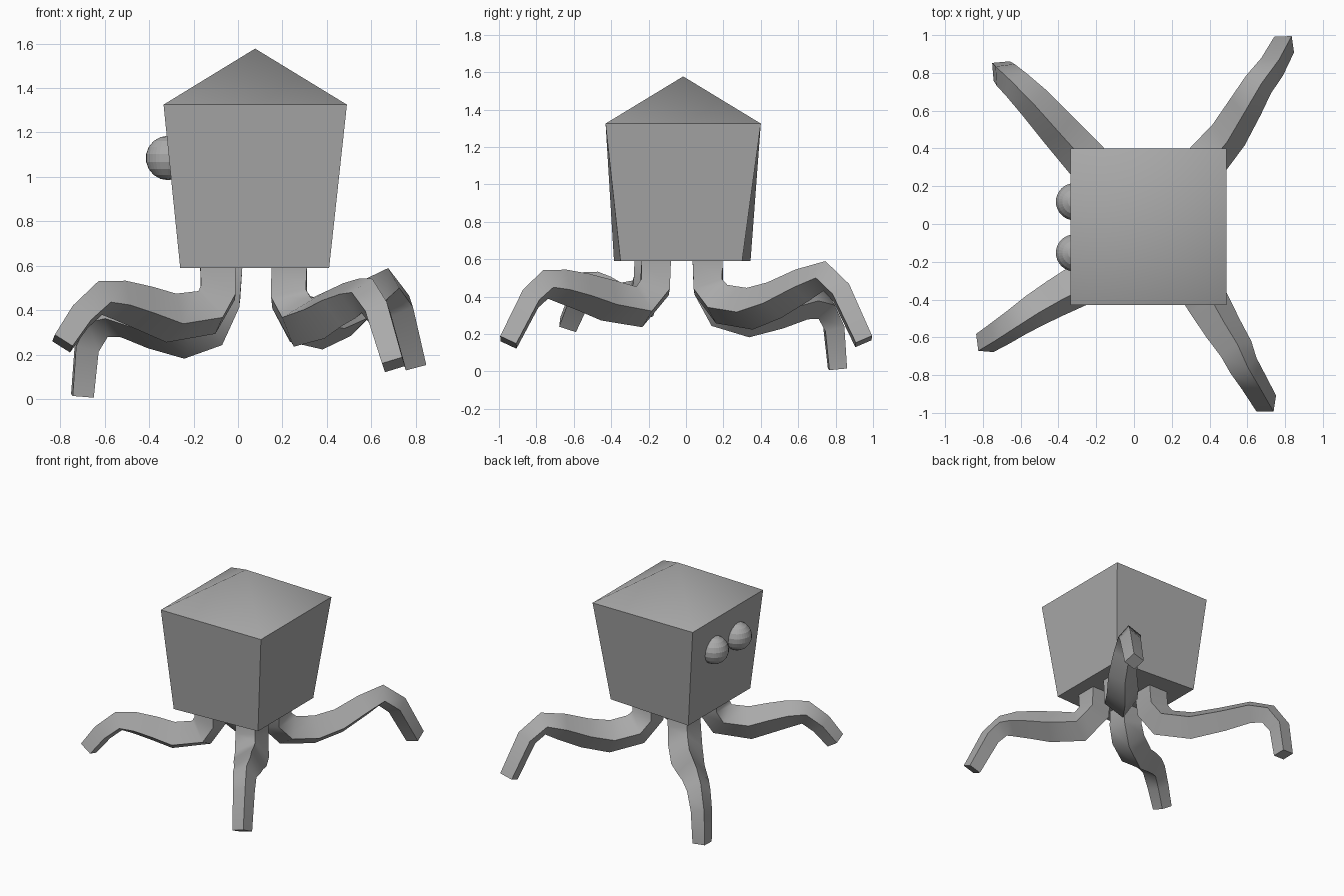
import bpy
import bmesh
from math import radians
from mathutils import Vector, Matrix

old = bpy.data.objects.get("Cube")
if old:
    bpy.data.objects.remove(old, do_unlink=True)

grey = bpy.data.materials.new("plain grey")
grey.use_nodes = True
colour = (0.4, 0.4, 0.4, 1)
grey.diffuse_color = colour
grey.node_tree.nodes["Principled BSDF"].inputs["Base Color"].default_value = colour


def add_object(name, bm, smooth_angle=None):
    """Turn a bmesh into a named grey object, smoothed below the given angle."""
    bmesh.ops.recalc_face_normals(bm, faces=bm.faces)
    mesh = bpy.data.meshes.new(name)
    bm.to_mesh(mesh)
    bm.free()
    mesh.materials.append(grey)
    obj = bpy.data.objects.new(name, mesh)
    bpy.context.collection.objects.link(obj)
    if smooth_angle:
        bpy.ops.object.select_all(action="DESELECT")
        obj.select_set(True)
        bpy.context.view_layer.objects.active = obj
        bpy.ops.object.shade_smooth_by_angle(angle=radians(smooth_angle))
    return obj


def bridge(bm, a, b):
    """Join two rings of four vertices with quads."""
    for i in range(4):
        j = (i + 1) % 4
        bm.faces.new((a[i], a[j], b[j], b[i]))


# Head: tapered box with a low pyramid roof
bm = bmesh.new()
base = [bm.verts.new((x, y, 0.59)) for x, y in
        ((-0.26, -0.385), (0.41, -0.35), (0.41, 0.30), (-0.26, 0.345))]
rim = [bm.verts.new((x, y, 1.325)) for x, y in
       ((-0.335, -0.43), (0.49, -0.43), (0.49, 0.40), (-0.335, 0.40))]
apex = bm.verts.new((0.077, -0.015, 1.577))
bm.faces.new(base)
bridge(bm, base, rim)
for i in range(4):
    bm.faces.new((rim[i], rim[(i + 1) % 4], apex))
add_object("head", bm, 50)

# Eyes: two balls half sunk into the side wall
for name, y in (("left_eye", -0.153), ("right_eye", 0.118)):
    bm = bmesh.new()
    bmesh.ops.create_uvsphere(bm, u_segments=32, v_segments=9, radius=0.1,
                              matrix=Matrix.Translation((-0.315, y, 1.085)))
    add_object(name, bm)


# Legs: square section swept down, outward and down again
WIDTHS = (0.16, 0.16, 0.165, 0.16, 0.145, 0.13, 0.115, 0.105, 0.095)


def add_leg(name, path):
    pts = [Vector(p) for p in path]
    bm = bmesh.new()
    tangent = Vector((0, 0, -1))
    side, other = Vector((1, 0, 0)), Vector((0, 1, 0))
    rings = []
    for i, (p, width) in enumerate(zip(pts, WIDTHS)):
        before = (p - pts[max(i - 1, 0)]).normalized()
        after = (pts[min(i + 1, len(pts) - 1)] - p).normalized()
        new = (before + after).normalized() if i else tangent
        turn = tangent.rotation_difference(new)
        side, other, tangent = turn @ side, turn @ other, new
        rings.append([bm.verts.new(p + (side * u + other * v) * width / 2)
                      for u, v in ((-1, -1), (1, -1), (1, 1), (-1, 1))])
    for a, b in zip(rings, rings[1:]):
        bridge(bm, a, b)
    bm.faces.new(rings[0])
    bm.faces.new(rings[-1])
    add_object(name, bm, 60)


add_leg("back_left_leg", (
    (0.23, 0.115, 0.6), (0.23, 0.12, 0.45), (0.28, 0.19, 0.36),
    (0.39, 0.34, 0.335), (0.5, 0.47, 0.38), (0.59, 0.62, 0.46),
    (0.66, 0.74, 0.51), (0.73, 0.83, 0.42), (0.795, 0.95, 0.16)))
add_leg("back_right_leg", (
    (-0.06, 0.115, 0.6), (-0.07, 0.12, 0.45), (-0.12, 0.18, 0.34),
    (-0.25, 0.335, 0.295), (-0.4, 0.5, 0.33), (-0.53, 0.645, 0.37),
    (-0.62, 0.735, 0.35), (-0.68, 0.79, 0.24), (-0.7, 0.81, 0.015)))
add_leg("front_right_leg", (
    (-0.09, -0.195, 0.6), (-0.09, -0.2, 0.48), (-0.14, -0.23, 0.39),
    (-0.3, -0.33, 0.365), (-0.42, -0.395, 0.41), (-0.53, -0.46, 0.445),
    (-0.62, -0.52, 0.455), (-0.71, -0.58, 0.37), (-0.79, -0.63, 0.25)))
add_leg("front_left_leg", (
    (0.23, -0.16, 0.6), (0.23, -0.165, 0.45), (0.29, -0.25, 0.345),
    (0.395, -0.42, 0.38), (0.47, -0.55, 0.425), (0.54, -0.66, 0.455),
    (0.58, -0.75, 0.465), (0.63, -0.83, 0.39), (0.7, -0.95, 0.155)))
